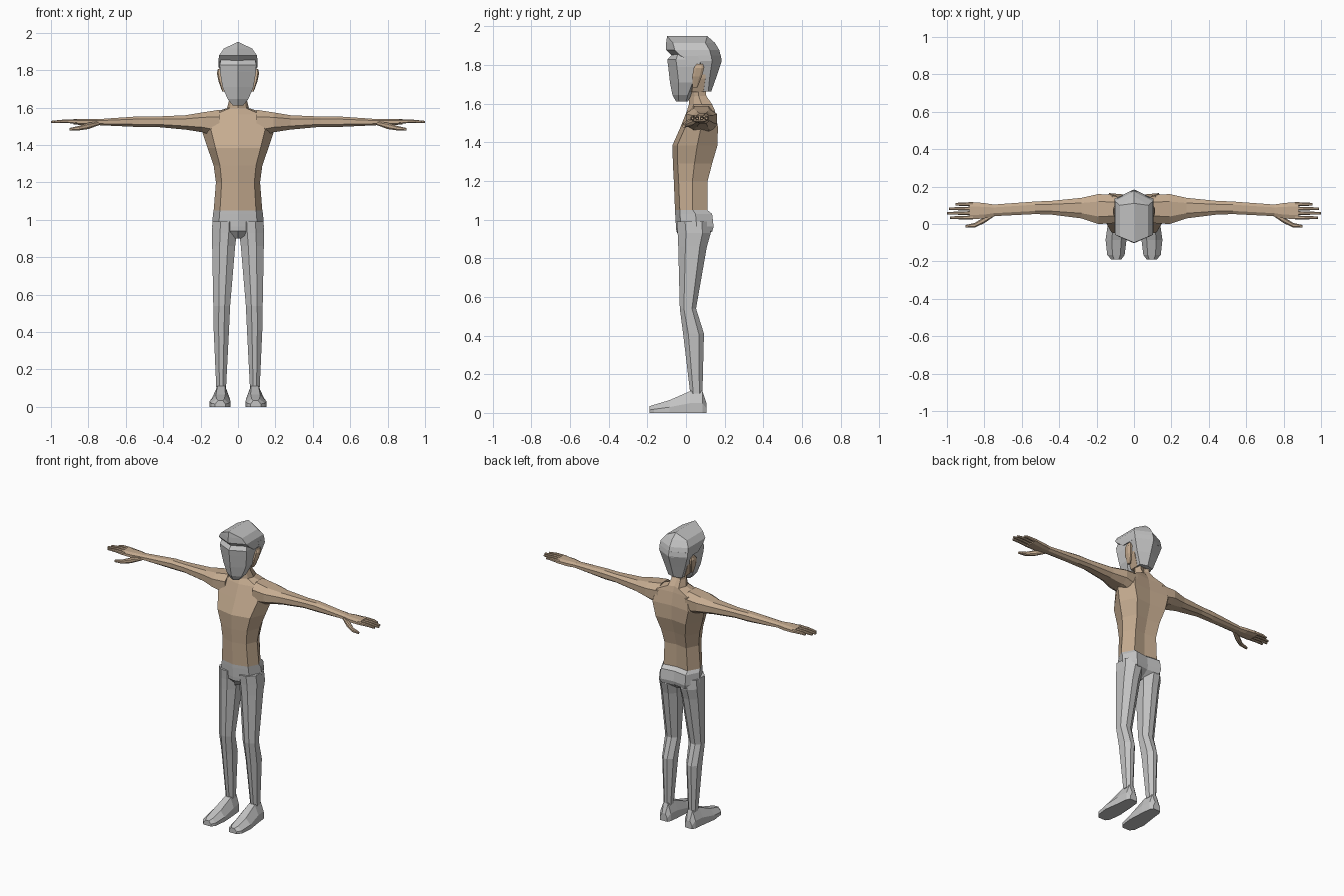
import bpy
import bmesh


def material(name, rgb):
    m = bpy.data.materials.new(name)
    m.diffuse_color = (*rgb, 1)
    return m


SKIN = material("skin", (0.56, 0.41, 0.28))
GREY = material("plain_grey", (0.55, 0.55, 0.55))


def loft(name, rings, mat, mirror=False):
    """Skin a list of equally long point rings and cap both ends."""
    bm = bmesh.new()
    rows = [[bm.verts.new(p) for p in ring] for ring in rings]
    for lo, hi in zip(rows, rows[1:]):
        for i in range(len(lo)):
            j = (i + 1) % len(lo)
            bm.faces.new((lo[i], lo[j], hi[j], hi[i]))
    bm.faces.new(rows[0][::-1])
    bm.faces.new(rows[-1])
    bmesh.ops.recalc_face_normals(bm, faces=bm.faces)
    me = bpy.data.meshes.new(name)
    bm.to_mesh(me)
    bm.free()
    me.materials.append(mat)
    ob = bpy.data.objects.new(name, me)
    bpy.context.collection.objects.link(ob)
    if mirror:
        ob.modifiers.new("mirror", 'MIRROR').use_axis[0] = True
    return ob


def octagon(axis, pos, a0, a1, b0, b1, ka=0.5, kb=0.5):
    """Chamfered rectangle ring across the given axis."""
    ca, cb, ha, hb = (a0 + a1) / 2, (b0 + b1) / 2, (a1 - a0) / 2, (b1 - b0) / 2
    shape = [(-ka, -1), (ka, -1), (1, -kb), (1, kb),
             (ka, 1), (-ka, 1), (-1, kb), (-1, -kb)]
    out = []
    for u, v in shape:
        a, b = ca + u * ha, cb + v * hb
        out.append({'x': (pos, a, b), 'y': (a, pos, b), 'z': (a, b, pos)}[axis])
    return out


def body_ring(z, w, yf, yb):
    """Torso section with a front crease, flank edges and a shallow spine."""
    half = [(0, yf), (0.74 * w, yf + 0.025), (w, yf * 0.45 + yb * 0.55),
            (0.68 * w, yb), (0, yb - 0.012)]
    pts = half + [(-x, y) for x, y in half[3:0:-1]]
    return [(x, y, z) for x, y in pts]


def head_ring(z, w, yf, yb, front=0.045, back=0.05):
    """Six-sided head section, pointed at front and back."""
    return [(0, yf, z), (w, yf + front, z), (w, yb - back, z),
            (0, yb, z), (-w, yb - back, z), (-w, yf + front, z)]


# Torso and neck
loft("torso", [body_ring(*r) for r in [
    (1.05, 0.130, -0.057, 0.110), (1.20, 0.118, -0.063, 0.112),
    (1.29, 0.130, -0.068, 0.135), (1.385, 0.163, -0.070, 0.163),
    (1.48, 0.195, -0.028, 0.165), (1.563, 0.165, 0.005, 0.150),
    (1.597, 0.058, 0.015, 0.135), (1.64, 0.048, 0.018, 0.105),
    (1.72, 0.048, 0.015, 0.100)]], SKIN)

# Trouser seat
loft("pelvis", [body_ring(*r) for r in [
    (0.90, 0.020, -0.030, 0.080), (0.94, 0.130, -0.050, 0.136),
    (0.965, 0.138, -0.052, 0.143), (1.03, 0.134, -0.056, 0.135),
    (1.05, 0.130, -0.057, 0.110)]], GREY)

# Legs
loft("leg", [octagon('z', *r, 0.35, 0.5) for r in [
    (0.99, 0.004, 0.135, -0.048, 0.125), (0.93, 0.006, 0.140, -0.043, 0.128),
    (0.86, 0.015, 0.138, -0.040, 0.108), (0.54, 0.042, 0.132, -0.032, 0.052),
    (0.41, 0.048, 0.130, -0.015, 0.093), (0.10, 0.064, 0.116, 0.022, 0.085)]],
    GREY, True)

# Feet: flat sole, upright rim, narrower top
loft("foot", [[(x0, y, 0), (x1, y, 0), (x1, y, z * 0.45),
               (x1 - 0.3 * (x1 - x0), y, z), (x0 + 0.25 * (x1 - x0), y, z),
               (x0, y, z * 0.45)] for y, x0, x1, z in [
    (0.106, 0.065, 0.118, 0.050), (0.085, 0.053, 0.130, 0.112),
    (0.020, 0.046, 0.137, 0.112), (-0.085, 0.040, 0.152, 0.066),
    (-0.165, 0.050, 0.143, 0.042), (-0.190, 0.068, 0.122, 0.034)]],
    GREY, True)

# Arms and palms
loft("arm", [octagon('x', *r) for r in [
    (0.10, 0.005, 0.155, 1.440, 1.588), (0.19, 0.000, 0.160, 1.468, 1.574),
    (0.28, 0.030, 0.140, 1.482, 1.559), (0.44, 0.050, 0.124, 1.497, 1.552),
    (0.53, 0.053, 0.120, 1.496, 1.553), (0.75, 0.042, 0.104, 1.506, 1.538),
    (0.80, 0.030, 0.112, 1.504, 1.540), (0.88, 0.024, 0.118, 1.510, 1.538)]],
    SKIN, True)

# Fingers
for i, (y, tip) in enumerate([(0.034, 0.985), (0.058, 1.0), (0.082, 0.99), (0.106, 0.955)]):
    loft(f"finger_{i + 1}", [octagon('x', x, y - h, y + h, z - h, z + h) for x, h, z in [
        (0.86, 0.011, 1.525), (0.93, 0.009, 1.527), (tip, 0.006, 1.523)]], SKIN, True)

# Thumbs
loft("thumb", [octagon('x', x, y - h, y + h, z - h, z + h) for x, y, z, h in [
    (0.74, 0.056, 1.517, 0.010), (0.80, 0.022, 1.502, 0.017),
    (0.85, -0.006, 1.490, 0.012), (0.90, -0.012, 1.484, 0.007)]], SKIN, True)

# Face
loft("face", [head_ring(*r) for r in [
    (1.612, 0.028, -0.052, 0.010, 0.015, 0.01), (1.645, 0.055, -0.070, 0.030, 0.03, 0.02),
    (1.71, 0.083, -0.083, 0.055, 0.045, 0.02), (1.79, 0.096, -0.092, 0.085, 0.045, 0.02),
    (1.828, 0.098, -0.097, 0.100, 0.045, 0.02), (1.855, 0.092, -0.072, 0.100, 0.03, 0.02)]],
    GREY)

# Hair: upper cap with overhanging fringe and a ridged crown, then the back
loft("hair_cap", [head_ring(*r) for r in [
    (1.815, 0.103, 0.020, 0.184, 0.0, 0.05), (1.848, 0.104, -0.072, 0.180, 0.045, 0.05),
    (1.878, 0.102, -0.103, 0.172, 0.045, 0.05), (1.915, 0.076, -0.103, 0.150, 0.035, 0.05),
    (1.950, 0.004, -0.098, 0.110, 0.0, 0.0)]], GREY)
loft("hair_back", [head_ring(*r) for r in [
    (1.662, 0.050, 0.085, 0.130, 0.0, 0.015), (1.74, 0.078, 0.082, 0.158, 0.0, 0.035),
    (1.82, 0.104, 0.075, 0.185, 0.0, 0.05), (1.85, 0.104, 0.060, 0.180, 0.0, 0.05)]],
    GREY)

# Skin behind the jaw, and ears
loft("jaw_hinge", [head_ring(*r) for r in [
    (1.66, 0.050, 0.020, 0.100, 0.01, 0.01), (1.73, 0.078, 0.030, 0.110, 0.01, 0.01),
    (1.80, 0.090, 0.030, 0.110, 0.01, 0.01)]], SKIN)
loft("ear", [octagon('z', *r) for r in [
    (1.685, 0.070, 0.084, 0.035, 0.060), (1.74, 0.080, 0.104, 0.032, 0.082),
    (1.785, 0.085, 0.113, 0.040, 0.094), (1.805, 0.088, 0.108, 0.055, 0.088)]],
    SKIN, True)
